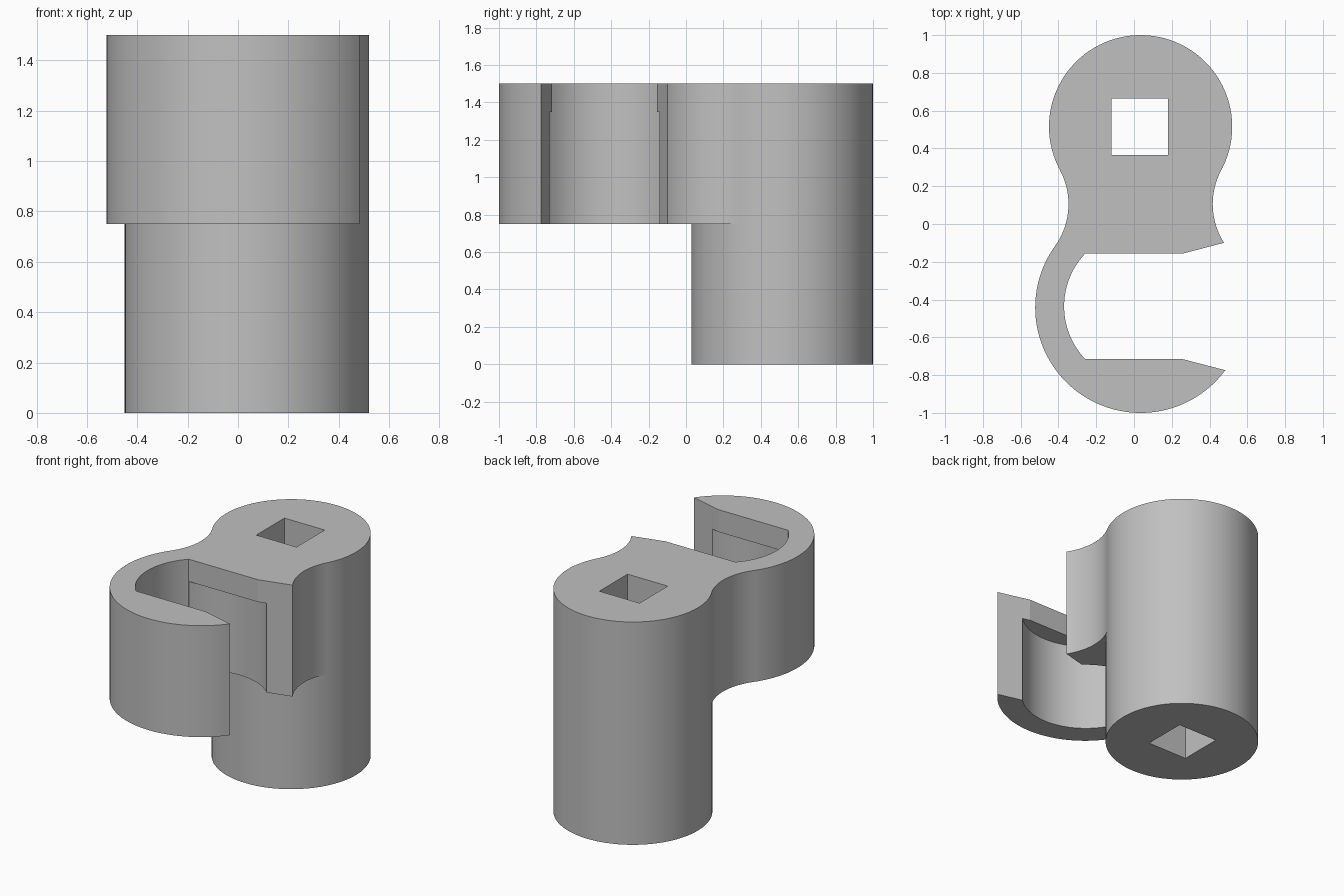
import bpy
import bmesh
from math import sin, cos, pi, atan2, sqrt, radians
from mathutils import Vector

cube = bpy.data.objects.get("Cube")
if cube:
    bpy.data.objects.remove(cube, do_unlink=True)

# Main dimensions
AXIS_X = 0.035
TOP, HEAD_BASE, LIP_BASE = 1.5, 0.75, 1.35
DRIVE = Vector((AXIS_X, 0.515))
DRIVE_R = 0.485
HEAD = Vector((AXIS_X, -0.442))
HEAD_R = 0.558
JAW_Y = -0.436
JAW_HALF = 0.28
BORE_R = 0.405
NECK_R = 0.38

steel = bpy.data.materials.new("Steel grey")
steel.use_nodes = True
COLOR = (0.53, 0.53, 0.53, 1)
steel.diffuse_color = COLOR
steel.node_tree.nodes["Principled BSDF"].inputs["Base Color"].default_value = COLOR


def arc(center, radius, start, end, steps):
    """Points along an arc, both ends included."""
    angles = [start + (end - start) * i / steps for i in range(steps + 1)]
    return [(center[0] + radius * cos(a), center[1] + radius * sin(a)) for a in angles]


def circle(center, radius, steps=96):
    return arc(center, radius, 0, 2 * pi, steps)[:-1]


def prism(name, outline, low, high):
    """Extrude a closed outline between two heights."""
    bm = bmesh.new()
    face = bm.faces.new([bm.verts.new((x, y, low)) for x, y in outline])
    raised = bmesh.ops.extrude_face_region(bm, geom=[face])["geom"]
    bmesh.ops.translate(bm, vec=(0, 0, high - low),
                        verts=[v for v in raised if isinstance(v, bmesh.types.BMVert)])
    bmesh.ops.recalc_face_normals(bm, faces=bm.faces)
    mesh = bpy.data.meshes.new(name)
    bm.to_mesh(mesh)
    bm.free()
    mesh.materials.append(steel)
    obj = bpy.data.objects.new(name, mesh)
    bpy.context.collection.objects.link(obj)
    return obj


def combine(target, other, operation):
    """Apply a boolean and discard the helper object."""
    mod = target.modifiers.new(operation.title(), "BOOLEAN")
    mod.operation, mod.object, mod.solver = operation, other, "EXACT"
    bpy.context.view_layer.objects.active = target
    bpy.ops.object.modifier_apply(modifier=mod.name)
    bpy.data.objects.remove(other, do_unlink=True)


# Neck fillet centre: tangent to the drive and head circles
gap = DRIVE.y - HEAD.y
to_head, to_drive = HEAD_R + NECK_R, DRIVE_R + NECK_R
rise = (gap ** 2 + to_head ** 2 - to_drive ** 2) / (2 * gap)
side = sqrt(to_head ** 2 - rise ** 2)
fillet = Vector((AXIS_X + side, HEAD.y + rise))
head_angle = atan2(rise, side)
up = DRIVE - fillet
down = HEAD - fillet
start = atan2(up.y, up.x)
end = atan2(down.y, down.x) % (2 * pi)

# Head outline: right neck, round head, left neck mirrored
right_neck = arc(fillet, NECK_R, start, end, 18)
head_round = arc(HEAD, HEAD_R, head_angle, -pi - head_angle, 84)
left_neck = [(2 * AXIS_X - x, y) for x, y in reversed(right_neck)]
outline = right_neck + head_round[1:-1] + left_neck

wrench = prism("wrench_body", circle(DRIVE, DRIVE_R), 0, TOP)
combine(wrench, prism("open_head", outline, HEAD_BASE, TOP), "UNION")

# Jaw opening: flat jaws, flared mouth, rounded back
back_angle = pi - atan2(JAW_HALF, sqrt(BORE_R ** 2 - JAW_HALF ** 2))
back = arc((AXIS_X, JAW_Y), BORE_R, back_angle, 2 * pi - back_angle, 24)
flare = 0.26
mouth = [(x, JAW_Y + s * (JAW_HALF + max(0, x - 0.26) * flare))
         for s, xs in ((-1, (0.26, 0.8)), (1, (0.8, 0.26))) for x in xs]
combine(wrench, prism("jaw_cutter", back + mouth, HEAD_BASE - 0.2, TOP + 0.2), "DIFFERENCE")

# Wider round bore beneath the jaw lip
bore = prism("bore_cutter", circle((AXIS_X, JAW_Y), BORE_R - 0.0005), HEAD_BASE - 0.2, LIP_BASE)
combine(wrench, bore, "DIFFERENCE")

# Square drive hole through the post
square = [(DRIVE.x - 0.005 + 0.15 * i, DRIVE.y + 0.15 * j)
          for i, j in ((-1, -1), (1, -1), (1, 1), (-1, 1))]
combine(wrench, prism("drive_cutter", square, -0.2, TOP + 0.2), "DIFFERENCE")

# Smooth round walls, keep hard edges
bpy.ops.object.select_all(action="DESELECT")
wrench.select_set(True)
bpy.context.view_layer.objects.active = wrench
bpy.ops.object.shade_smooth_by_angle(angle=radians(12))
